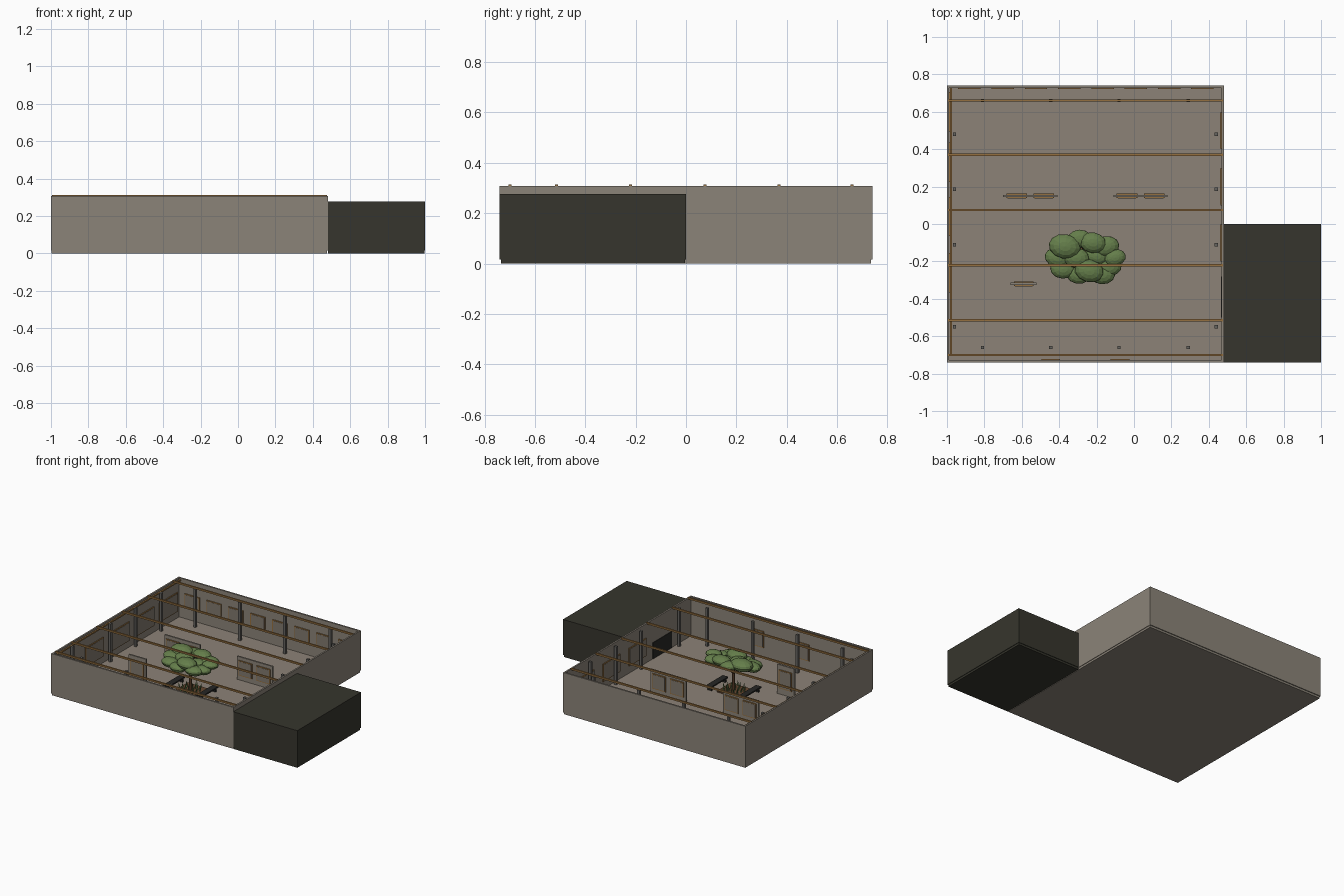
import bpy, bmesh, math, random
from mathutils import Vector, Matrix

if "Cube" in bpy.data.objects:
    bpy.data.objects.remove(bpy.data.objects["Cube"])

random.seed(4)

def mat(name, r, g, b):
    m = bpy.data.materials.new(name)
    m.diffuse_color = (r, g, b, 1)
    m.use_nodes = True
    m.node_tree.nodes["Principled BSDF"].inputs["Base Color"].default_value = m.diffuse_color
    return m

WALL = mat("warm_grey_plaster", 0.26, 0.23, 0.19)
FLOOR = mat("warm_floor", 0.265, 0.225, 0.185)
DARK = mat("dark_olive", 0.037, 0.036, 0.026)
WOOD = mat("golden_wood", 0.30, 0.16, 0.05)
STEEL = mat("grey_steel", 0.13, 0.125, 0.115)
CANVAS = mat("picture_grey", 0.22, 0.19, 0.155)
LEAF = mat("leaf_green", 0.13, 0.21, 0.07)
BARK = mat("bark_brown", 0.13, 0.065, 0.03)
BLACK = mat("charcoal", 0.02, 0.02, 0.018)

def finish(name, bm, m):
    me = bpy.data.meshes.new(name)
    bm.to_mesh(me)
    bm.free()
    me.materials.append(m)
    ob = bpy.data.objects.new(name, me)
    bpy.context.collection.objects.link(ob)
    return ob

def box(name, x, y, z, m):
    """Box from (min, max) ranges."""
    bm = bmesh.new()
    size = [r[1] - r[0] for r in (x, y, z)]
    mid = [(r[0] + r[1]) / 2 for r in (x, y, z)]
    bmesh.ops.create_cube(bm, size=1, matrix=Matrix.Translation(mid) @ Matrix.Diagonal((*size, 1)))
    return finish(name, bm, m)

def stick(name, a, b, r1, r2, m, n=8):
    """Tapered rod between two points."""
    a, b = Vector(a), Vector(b)
    d = b - a
    bm = bmesh.new()
    bmesh.ops.create_cone(bm, cap_ends=True, segments=n, radius1=r1, radius2=r2, depth=d.length,
                          matrix=Matrix.Translation((a + b) / 2) @ d.to_track_quat('Z', 'Y').to_matrix().to_4x4())
    return finish(name, bm, m)

def picture(name, axis, wall, side, c, zc, w, h):
    """Framed picture on a wall: axis is the wall normal, side the facing sign."""
    def slab(nm, hw, hh, d, m):
        n = tuple(sorted((wall, wall + side * d)))
        u = (c - hw, c + hw)
        z = (zc - hh, zc + hh)
        box(nm, *((n, u, z) if axis == 'x' else (u, n, z)), m)
    slab(name + "_frame", w / 2, h / 2, 0.006, WOOD)
    slab(name + "_canvas", w / 2 - 0.006, h / 2 - 0.006, 0.0075, CANVAS)

# Floor and perimeter walls
X0, X1, Y, T, H = -1.0, 0.48, 0.74, 0.012, 0.308
box("floor_slab", (X0 + .004, X1 - .004), (-Y + .006, Y - .006), (0, 0.017), WALL)
box("floor_finish", (X0 + T, X1 - T), (-Y + T, Y - T), (0.012, 0.02), FLOOR)
box("front_wall", (X0, X1), (-Y, -Y + T), (0.015, H), WALL)
box("back_wall", (X0, X1), (Y - T, Y), (0.015, H), WALL)
box("left_wall", (X0, X0 + T), (-Y + T, Y - T), (0.015, H), WALL)
box("right_wall", (X1 - T, X1), (-Y + T, Y - T), (0.015, H), WALL)

# Dark side annex and its doorway
box("annex_base", (X1, 0.996), (-Y + .006, -.004), (0, 0.017), DARK)
box("annex", (X1, 1.0), (-Y, 0), (0.015, 0.276), DARK)
box("annex_doorway", (X1 - T - .003, X1 - T), (-.50, -.28), (0.02, 0.14), BLACK)

# Ceiling beams and side rail
for i, y in enumerate((-.70, -.515, -.22, .075, .37, .66)):
    box(f"beam_{i}", (X0 + .005, X1 - .005), (y - .006, y + .006), (0.301, 0.313), WOOD)
box("left_rail", (-.983, -.973), (-.70, .73), (0.288, 0.298), WOOD)

# Posts along all four walls
posts = [(x, y) for x in (-.81, -.445, -.08, .29) for y in (-.66, .66)]
posts += [(x, y) for x in (-.96, .44) for y in (-.55, -.11, .185, .48)]
for i, (x, y) in enumerate(posts):
    box(f"post_{i}", (x - .009, x + .009), (y - .009, y + .009), (0.02, 0.30), STEEL)

# Pictures around the walls
for i in range(8):
    picture(f"back_picture_{i}", 'y', Y - T, -1, -.88 + .178 * i, .155, .12, .10)
for i, x in enumerate((-.445, -.075)):
    picture(f"front_picture_{i}", 'y', -Y + T, 1, x, .15, .10, .12)
for i, y in enumerate((-.26, .04, .33, .60)):
    picture(f"left_picture_{i}", 'x', X0 + T, 1, y, .14, .21, .14)
for i, y in enumerate((-.10, .20, .50)):
    picture(f"right_picture_{i}", 'x', X1 - T, -1, y, .14, .20, .13)

# Free-standing display panels, framed on both sides
for i, (xa, xb, y, top, n) in enumerate(((-.70, -.41, .15, .19, 2), (-.11, .18, .15, .19, 2),
                                         (-.66, -.52, -.32, .235, 1))):
    box(f"display_panel_{i}", (xa, xb), (y - .006, y + .006), (0.02, top), WALL)
    w = (xb - xa) / n
    for k in range(n):
        for s in (-1, 1):
            picture(f"panel_{i}_picture_{k}_{s}", 'y', y + s * .006, s,
                    xa + w * (k + .5), top * .5 + .015, w - .035, top * .58)

# Tree trunk and branches
TX, TY = -.26, -.18
stick("tree_trunk", (TX, TY, .02), (TX, TY, .18), .013, .009, BARK)
leaves = [(-.37, -.12, .262, 1.2), (-.41, -.18, .235, .95), (-.38, -.24, .22, .95), (-.30, -.27, .215, .9),
          (-.24, -.25, .25, 1.1), (-.17, -.27, .225, .95), (-.10, -.18, .25, .8), (-.13, -.23, .225, .9),
          (-.15, -.12, .24, 1.0), (-.22, -.10, .262, 1.0), (-.29, -.08, .25, .9), (-.31, -.18, .245, 1.0),
          (-.20, -.17, .23, .9)]
for i, (x, y, z, s) in enumerate(leaves):
    if i % 2 == 0:
        stick(f"branch_{i}", (TX, TY, .15), (x, y, z), .006, .003, BARK, 6)
    bm = bmesh.new()
    bmesh.ops.create_uvsphere(bm, u_segments=12, v_segments=8, radius=1,
                              matrix=Matrix.Translation((x, y, z)) @ Matrix.Rotation(random.uniform(-.3, .3), 4, 'Z')
                              @ Matrix.Diagonal((.072 * s, .055 * s, .034 * s, 1)))
    finish(f"foliage_{i}", bm, LEAF)

# Planting at the foot of the tree
box("planter_bed", (TX - .08, TX + .08), (TY - .08, TY + .08), (0.02, 0.028), BARK)
for i in range(26):
    a, r = i * 2.4, .075 * math.sqrt((i + 1) / 26)
    x, y = TX + r * math.cos(a), TY + r * math.sin(a)
    stick(f"grass_{i}", (x, y, .025), (x + .008 * math.cos(a), y + .008 * math.sin(a),
          random.uniform(.05, .07)), .006, .001, LEAF, 5)

# Two dark benches beside the tree
for s in (-1, 1):
    bx = TX + s * .135
    box(f"bench_seat_{s}", (bx - .022, bx + .022), (TY - .10, TY + .10), (.045, .055), BLACK)
    for e in (-1, 1):
        box(f"bench_leg_{s}_{e}", (bx - .018, bx + .018), (TY + e * .08 - .006, TY + e * .08 + .006), (.02, .045), BLACK)
